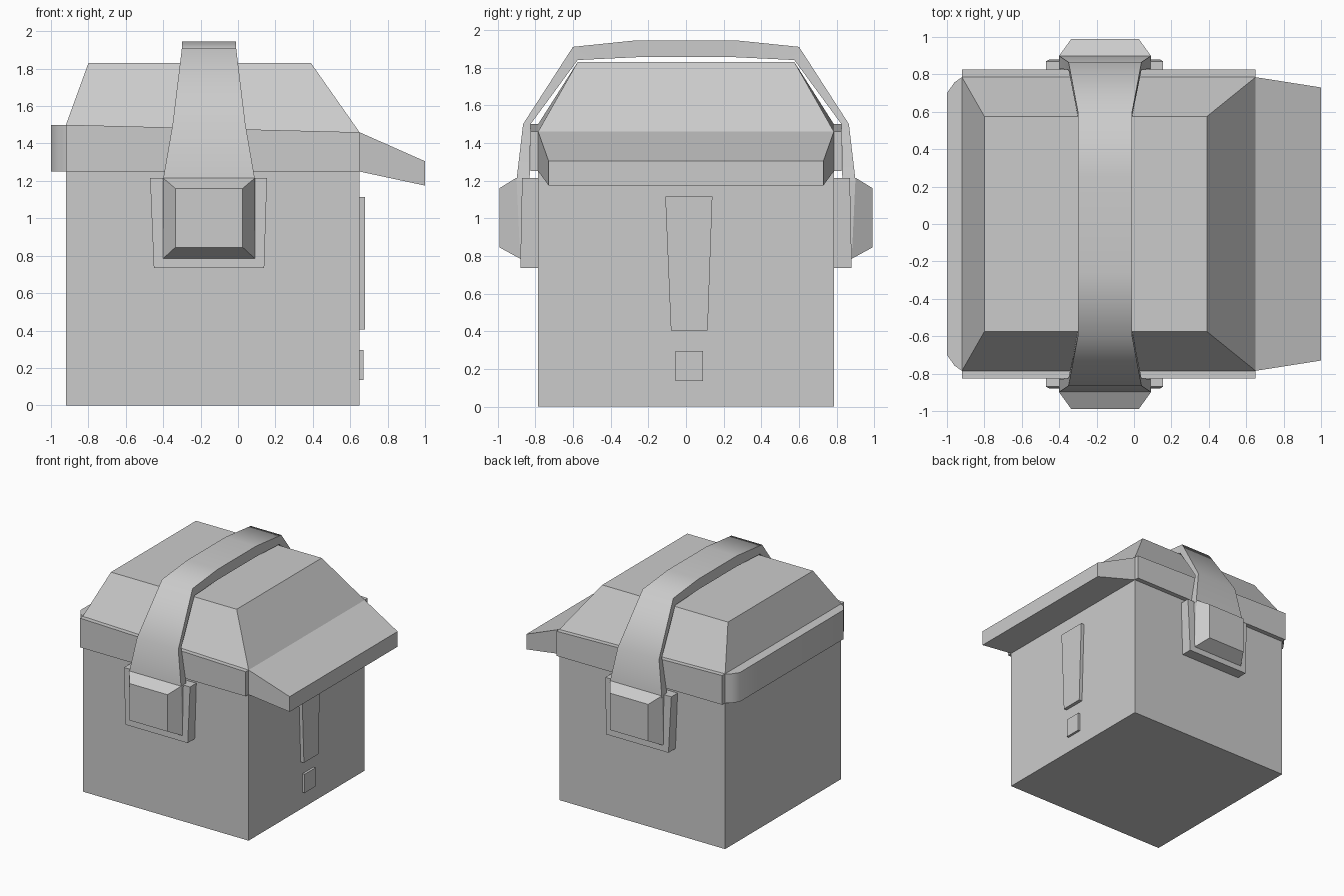
import bpy, bmesh, math

if "Cube" in bpy.data.objects:
    bpy.data.objects.remove(bpy.data.objects["Cube"])


def loft(name, rings, smooth=None):
    """Closed solid skinned through rings that have equal point counts."""
    bm = bmesh.new()
    loops = [[bm.verts.new(p) for p in ring] for ring in rings]
    n = len(loops[0])
    for a, b in zip(loops, loops[1:]):
        for i in range(n):
            j = (i + 1) % n
            bm.faces.new((a[i], a[j], b[j], b[i]))
    bm.faces.new(loops[0][::-1])
    bm.faces.new(loops[-1])
    bmesh.ops.recalc_face_normals(bm, faces=bm.faces)
    mesh = bpy.data.meshes.new(name)
    bm.to_mesh(mesh)
    bm.free()
    ob = bpy.data.objects.new(name, mesh)
    bpy.context.collection.objects.link(ob)
    if smooth:
        bpy.ops.object.select_all(action='DESELECT')
        bpy.context.view_layer.objects.active = ob
        ob.select_set(True)
        bpy.ops.object.shade_smooth_by_angle(angle=math.radians(smooth))
    return ob


def rect_x(x, y0, y1, z0, z1):
    return [(x, y0, z0), (x, y1, z0), (x, y1, z1), (x, y0, z1)]


def trap_x(x, bottom, top, z0, z1):
    return [(x, bottom[0], z0), (x, bottom[1], z0), (x, top[1], z1), (x, top[0], z1)]


def trap_y(bottom, top, z0, z1, y0, y1):
    return [(bottom[0], y0, z0), (bottom[1], y0, z0), (top[1], y1, z1), (top[0], y1, z1)]


X0, X1, Y = -0.92, 0.65, 0.785

# Container body
loft("body", [rect_x(X0, -Y, Y, 0, 1.27), rect_x(X1, -Y, Y, 0, 1.27)])

# Lid: skirt with slanted top edge, then tapered crown
loft("lid", [
    [(X0, -Y, 1.25), (X1, -Y, 1.25), (X1, Y, 1.25), (X0, Y, 1.25)],
    [(X0, -Y, 1.50), (X1, -Y, 1.46), (X1, Y, 1.46), (X0, Y, 1.50)],
    [(-0.80, -0.575, 1.83), (0.39, -0.575, 1.83), (0.39, 0.575, 1.83), (-0.80, 0.575, 1.83)],
])

# Visor flap
loft("visor", [rect_x(X1, -Y, Y, 1.25, 1.46), rect_x(1.0, -0.73, 0.73, 1.175, 1.305)])

# Rounded hinge rim on the left
rim = [(X0, -Y), (X0, Y), (-0.96, 0.757), (-1.0, 0.70), (-1.0, -0.70), (-0.96, -0.757)]
loft("hinge_rim", [[(x, y, z) for x, y in rim] for z in (1.25, 1.50)], 40)

# Handle strap: (outer y, outer z, inner y, inner z, half width)
CX = -0.155
half = [(0.90, 1.20, 0.83, 1.20, 0.247), (0.865, 1.50, 0.825, 1.50, 0.195),
        (0.60, 1.91, 0.575, 1.84, 0.145), (0.26, 1.945, 0.26, 1.855, 0.145)]
stations = [(-a, b, -c, d, w) for a, b, c, d, w in half] + half[::-1]
loft("handle_strap", [
    [(CX - w, a, b), (CX + w, a, b), (CX + w, c, d), (CX - w, c, d)]
    for a, b, c, d, w in stations], 55)

for s, side in ((-1, "front"), (1, "back")):
    # Lid edge strip
    strip = [(X0, 1.25), (X1, 1.25), (X1, 1.46), (X0, 1.50)]
    loft(side + "_lid_strip", [[(x, s * y, z) for x, z in strip] for y in (Y, 0.825)])
    # Clip plate and bevelled buckle
    low, high = (-0.45, 0.14), (-0.47, 0.155)
    loft(side + "_clip_plate", [
        trap_y(low, high, 0.735, 1.215, s * 0.77, s * 0.77),
        trap_y(low, high, 0.735, 1.215, s * 0.88, s * 0.87)])
    wide, narrow = (-0.40, 0.09), (-0.335, 0.025)
    loft(side + "_buckle", [
        trap_y(wide, wide, 0.785, 1.215, s * 0.82, s * 0.82),
        trap_y(wide, wide, 0.785, 1.215, s * 0.88, s * 0.90),
        trap_y(narrow, narrow, 0.845, 1.16, s * 0.99, s * 0.99)])

# Raised latch tab and small square on the right wall
for name, x, bottom, top, z0, z1 in (
        ("latch_tab", 0.68, (-0.08, 0.115), (-0.11, 0.14), 0.405, 1.115),
        ("latch_button", 0.67, (-0.055, 0.09), (-0.055, 0.09), 0.135, 0.295)):
    loft(name, [trap_x(0.64, bottom, top, z0, z1), trap_x(x, bottom, top, z0, z1)])
